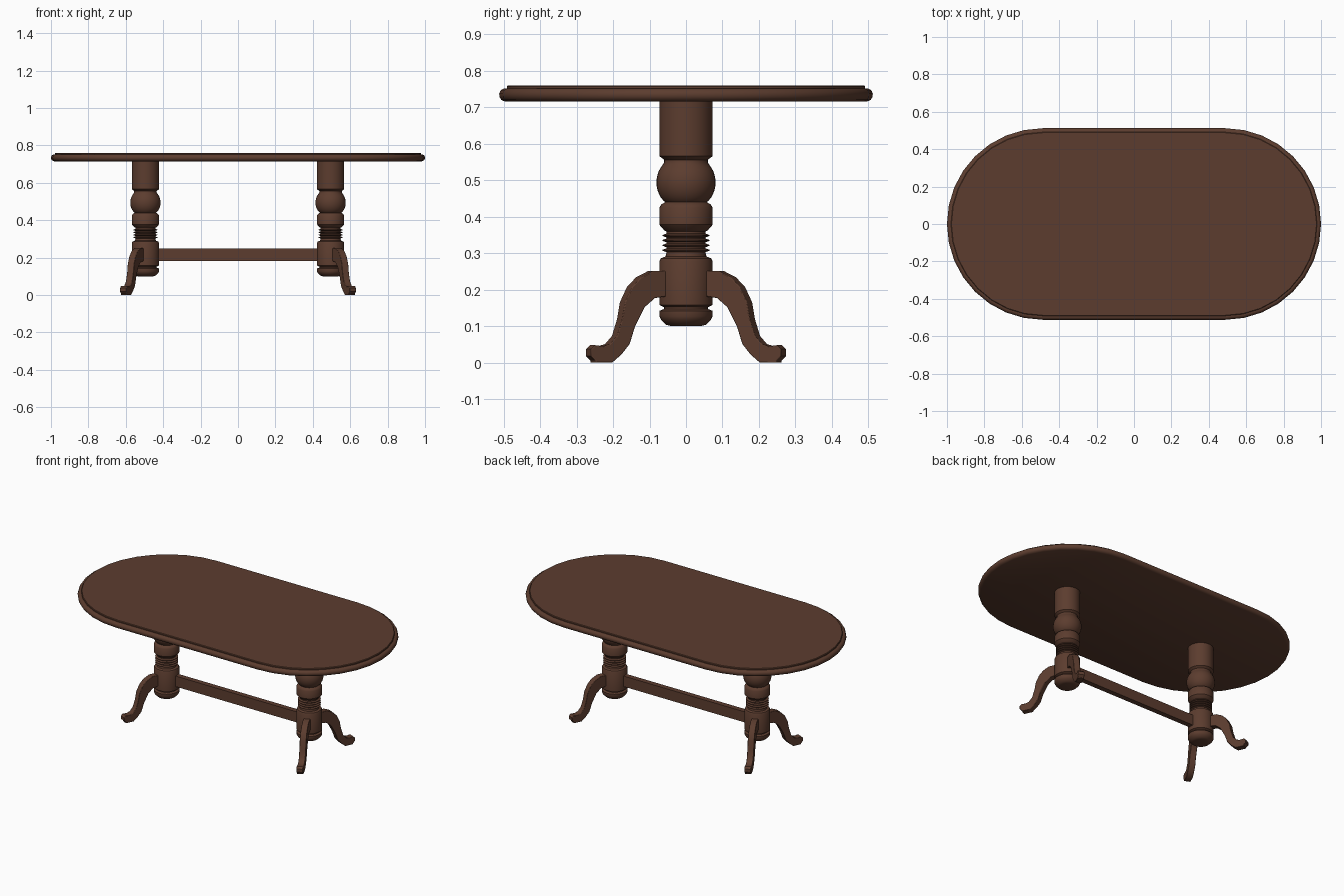
import bpy, bmesh, math
from mathutils import Vector

if "Cube" in bpy.data.objects:
    bpy.data.objects.remove(bpy.data.objects["Cube"])

wood = bpy.data.materials.new("dark_brown_wood")
wood.diffuse_color = (0.107, 0.046, 0.028, 1)
wood.use_nodes = True
wood.node_tree.nodes["Principled BSDF"].inputs["Base Color"].default_value = wood.diffuse_color


def finish(bm, name, angle=35):
    bmesh.ops.recalc_face_normals(bm, faces=bm.faces[:])
    me = bpy.data.meshes.new(name)
    bm.to_mesh(me)
    bm.free()
    me.materials.append(wood)
    me.shade_smooth()
    me.set_sharp_from_angle(angle=math.radians(angle))
    ob = bpy.data.objects.new(name, me)
    bpy.context.collection.objects.link(ob)
    return ob


def loft(name, profile, outline, angle=35):
    """Stack outlines given by (radius, height) and cap both ends."""
    bm = bmesh.new()
    rings = [[bm.verts.new((x, y, z)) for x, y in outline(r)] for r, z in profile]
    for a, b in zip(rings, rings[1:]):
        n = len(a)
        for i in range(n):
            bm.faces.new((a[i], a[(i + 1) % n], b[(i + 1) % n], b[i]))
    bm.faces.new(rings[0])
    bm.faces.new(rings[-1])
    return finish(bm, name, angle)


def stadium(r, half=0.488, steps=16):
    pts = []
    for side in (0, 1):
        cx = half if side == 0 else -half
        for i in range(steps + 1):
            a = -math.pi / 2 + math.pi * (i / steps + side)
            pts.append((cx + r * math.cos(a), r * math.sin(a)))
    return pts


def circle(r, n=32):
    return [(r * math.cos(2 * math.pi * i / n), r * math.sin(2 * math.pi * i / n)) for i in range(n)]


# Tabletop with rounded rim and a small step
loft("tabletop", [(0.495, 0.715), (0.506, 0.72), (0.511, 0.728), (0.512, 0.737),
                  (0.508, 0.746), (0.5, 0.751), (0.491, 0.751), (0.491, 0.757),
                  (0.488, 0.76)], stadium)

# Turned column profile, bottom to top
col = [(0.04, 0.1), (0.055, 0.104), (0.068, 0.117), (0.073, 0.127), (0.073, 0.142),
       (0.06, 0.147), (0.06, 0.152), (0.073, 0.158), (0.073, 0.278), (0.069, 0.286),
       (0.056, 0.291), (0.054, 0.3)]
for k in range(4):                      # thin rings
    z = 0.308 + k * 0.0135
    col += [(0.054, z - 0.005), (0.065, z - 0.001), (0.065, z + 0.001), (0.054, z + 0.005)]
col += [(0.054, 0.36), (0.06, 0.363), (0.073, 0.378), (0.073, 0.425), (0.067, 0.434), (0.057, 0.44)]
for k in range(11):                     # ball
    a = math.radians(-48 + 9.4 * k)
    col.append((0.026 + 0.055 * math.cos(a), 0.494 + 0.066 * math.sin(a)))
col += [(0.06, 0.549), (0.06, 0.556), (0.073, 0.566), (0.073, 0.716)]

# Leg side outline: distance from the column axis, height
leg_top = [(0.05, 0.251), (0.105, 0.251), (0.138, 0.234), (0.163, 0.207), (0.182, 0.166),
           (0.19, 0.119), (0.204, 0.073), (0.223, 0.051), (0.242, 0.045), (0.264, 0.048), (0.275, 0.037),
           (0.275, 0.018), (0.262, 0.005)]
leg_bottom = [(0.25, 0.0), (0.203, 0.0), (0.177, 0.023), (0.155, 0.051), (0.141, 0.097),
              (0.114, 0.152), (0.086, 0.177), (0.05, 0.182)]
SPREAD, HALF = math.radians(24), 0.019


def leg(name, cx, sx, sy):
    out = Vector((sx * math.sin(SPREAD), sy * math.cos(SPREAD), 0))
    side = Vector((-out.y, out.x, 0)) * HALF
    shift = HALF * math.sin(SPREAD)
    prof = [(y - shift, z) for y, z in leg_top] + [(y + shift * 0.8, z) for y, z in leg_bottom]
    bm = bmesh.new()
    faces = []
    for s in (-1, 1):
        faces.append([bm.verts.new(Vector((cx, 0, z)) + out * (d / math.cos(SPREAD)) + side * s)
                      for d, z in prof])
    a, b = faces
    n = len(a)
    bm.faces.new(a)
    bm.faces.new(b)
    for i in range(n):
        bm.faces.new((a[i], a[(i + 1) % n], b[(i + 1) % n], b[i]))
    ob = finish(bm, name, 40)
    bev = ob.modifiers.new("rounded_edges", 'BEVEL')
    bev.width, bev.segments = 0.005, 2
    bev.limit_method, bev.angle_limit = 'ANGLE', math.radians(60)


for sx, label in ((-1, "left"), (1, "right")):
    cx = sx * 0.495
    loft(label + "_column", col, circle).location.x = cx
    for sy, end in ((-1, "front"), (1, "back")):
        leg(f"{label}_{end}_leg", cx, sx, sy)

# Stretcher bar between the columns
bm = bmesh.new()
bmesh.ops.create_cube(bm, size=1)
bmesh.ops.scale(bm, vec=(0.9, 0.032, 0.066), verts=bm.verts)
finish(bm, "stretcher").location.z = 0.215
